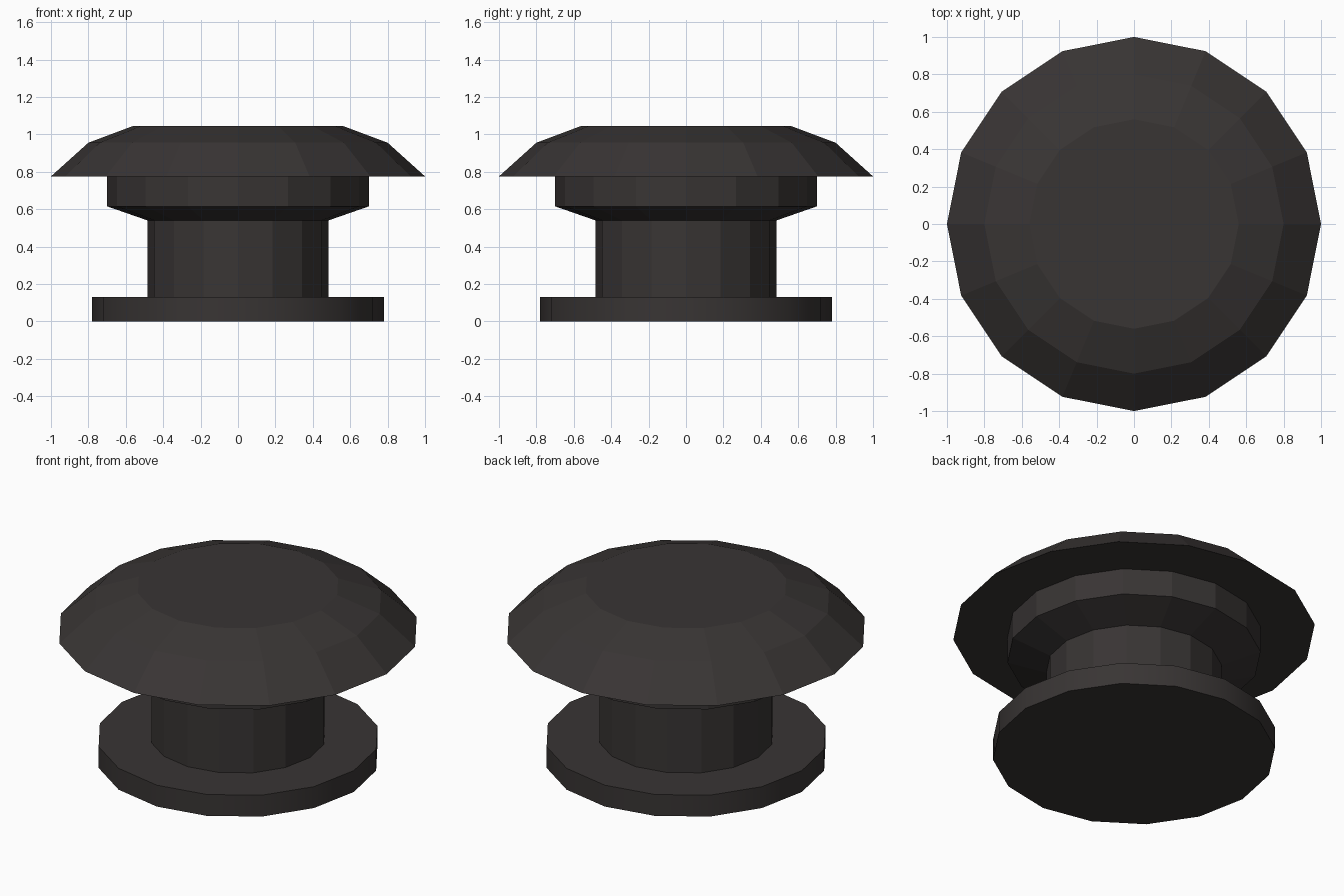
import bpy
import bmesh
from math import cos, sin, tau

if "Cube" in bpy.data.objects:
    bpy.data.objects.remove(bpy.data.objects["Cube"])

SIDES = 16

dark = bpy.data.materials.new("dark_rubber")
dark.diffuse_color = (0.04, 0.035, 0.034, 1)
dark.use_nodes = True
dark.node_tree.nodes["Principled BSDF"].inputs["Base Color"].default_value = dark.diffuse_color


def lathe(name, profile, smooth=False):
    """Revolve (radius, z) points, listed bottom to top, around z; radius 0 closes with a flat cap."""
    bm = bmesh.new()
    rings = []
    for r, z in profile:
        rings.append([bm.verts.new((r * cos(tau * i / SIDES), r * sin(tau * i / SIDES), z))
                      for i in range(SIDES)])
    for low, high in zip(rings, rings[1:]):
        for i in range(SIDES):
            j = (i + 1) % SIDES
            bm.faces.new((low[i], low[j], high[j], high[i]))
    bmesh.ops.remove_doubles(bm, verts=bm.verts[:], dist=1e-5)
    mesh = bpy.data.meshes.new(name)
    bm.to_mesh(mesh)
    bm.free()
    mesh.materials.append(dark)
    obj = bpy.data.objects.new(name, mesh)
    bpy.context.collection.objects.link(obj)
    if smooth:
        bpy.ops.object.select_all(action='DESELECT')
        obj.select_set(True)
        bpy.context.view_layer.objects.active = obj
        bpy.ops.object.shade_smooth_by_angle(angle=0.52)
    return obj


# Flat disc foot
lathe("base", [(0, 0), (0.78, 0), (0.78, 0.13), (0.485, 0.13)], smooth=True)
# Narrow neck
lathe("stem", [(0.485, 0.13), (0.485, 0.54)])
# Flared ring under the cap
lathe("collar", [(0.485, 0.54), (0.70, 0.615), (0.70, 0.775)])
# Wide bevelled cap with flat top
lathe("cap", [(0.70, 0.775), (1.0, 0.775), (0.80, 0.955), (0.56, 1.045), (0, 1.045)])
